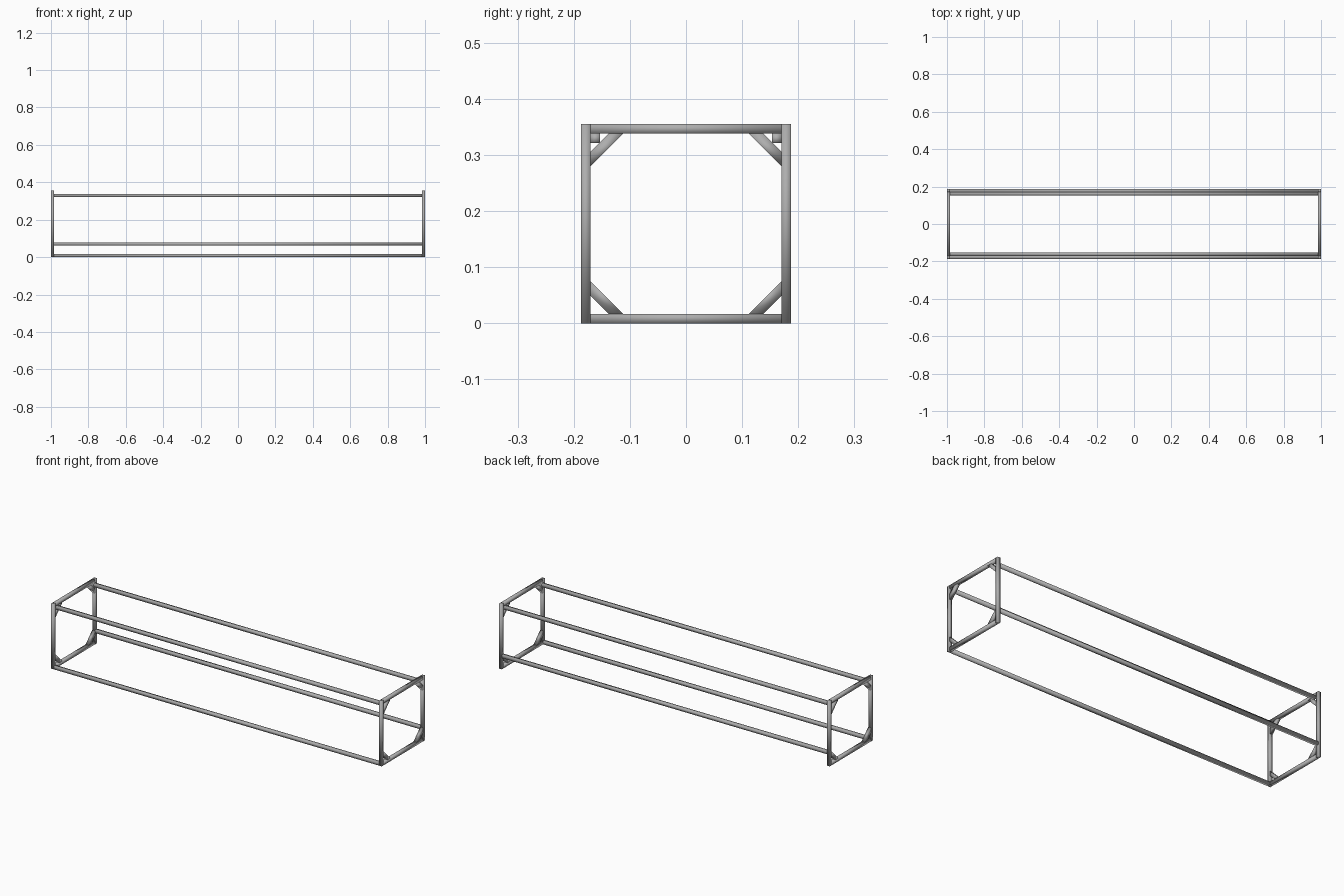
import bpy, bmesh

cube = bpy.data.objects.get("Cube")
if cube:
    bpy.data.objects.remove(cube, do_unlink=True)

T = 0.017                    # bar thickness
X, Y, H = 1.0, 0.187, 0.355  # half length, half depth, height
YI, ZI = Y - T, H - T        # inner edges of the end frames

steel = bpy.data.materials.new("light_steel_grey")
steel.use_nodes = True
colour = (0.42, 0.42, 0.42, 1)
steel.diffuse_color = colour
steel.node_tree.nodes["Principled BSDF"].inputs["Base Color"].default_value = colour


def prism(name, outline, x0, x1):
    """Extrude a (y, z) outline along x, with soft shading."""
    bm = bmesh.new()
    low = [bm.verts.new((x0, y, z)) for y, z in outline]
    high = [bm.verts.new((x1, y, z)) for y, z in outline]
    bm.faces.new(low)
    bm.faces.new(high)
    n = len(outline)
    for i in range(n):
        j = (i + 1) % n
        bm.faces.new((low[i], low[j], high[j], high[i]))
    bmesh.ops.recalc_face_normals(bm, faces=bm.faces)
    for face in bm.faces:
        face.smooth = True
    mesh = bpy.data.meshes.new(name)
    bm.to_mesh(mesh)
    bm.free()
    mesh.materials.append(steel)
    obj = bpy.data.objects.new(name, mesh)
    bpy.context.collection.objects.link(obj)


def bar(name, y0, y1, z0, z1, x0, x1):
    prism(name, [(y0, z0), (y1, z0), (y1, z1), (y0, z1)], x0, x1)


# End frames with corner braces
NEAR, FAR = 0.032, 0.058     # brace edges, measured from the inner corner
for end, x0 in (("right", -X), ("left", X - T)):
    x1 = x0 + T
    bar(end + "_top_bar", -YI, YI, ZI, H, x0, x1)
    bar(end + "_bottom_bar", -YI, YI, 0, T, x0, x1)
    for side, s in (("front", -1), ("back", 1)):
        bar(f"{end}_{side}_post", s * YI, s * Y, 0, H, x0, x1)
        for level, z, d in (("bottom", T, 1), ("top", ZI, -1)):
            outline = [(s * YI, z + d * NEAR), (s * YI, z + d * FAR),
                       (s * (YI - FAR), z), (s * (YI - NEAR), z)]
            prism(f"{end}_{side}_{level}_brace", outline, x0, x1)

# Long rails between the frames
R = X - T
bar("front_top_rail", -YI, -YI + T, ZI - T, ZI, -R, R)
bar("back_top_rail", YI - T, YI, ZI - T, ZI, -R, R)
bar("front_bottom_rail", -Y, -YI, 0, T, -R, R)
bar("back_lower_rail", YI, Y, 0.062, 0.062 + T, -R, R)
